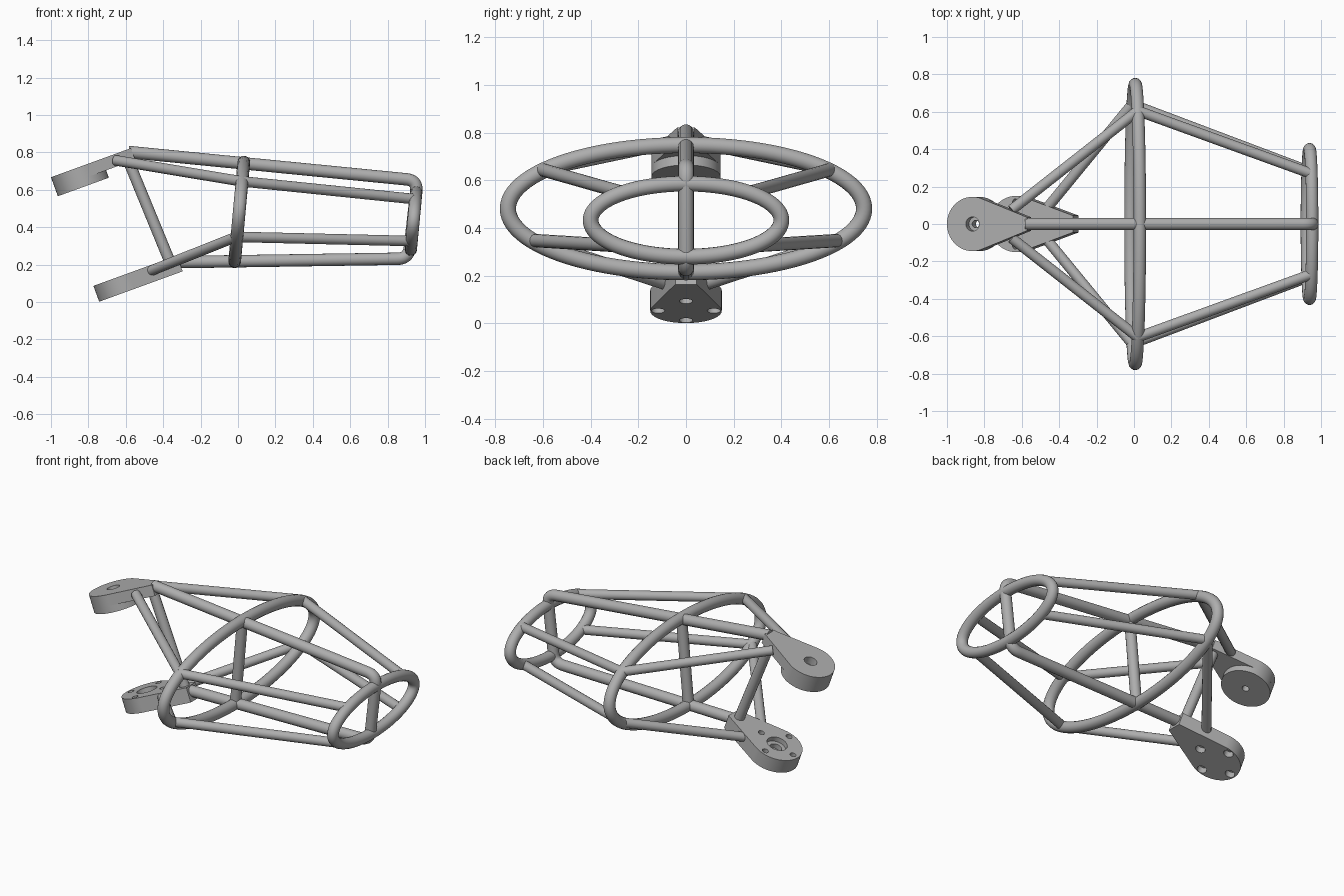
import bpy, bmesh
from math import sin, cos, pi, atan2, acos, hypot, radians
from mathutils import Vector, Matrix

if "Cube" in bpy.data.objects:
    bpy.data.objects.remove(bpy.data.objects["Cube"])

steel = bpy.data.materials.new("grey_steel")
steel.use_nodes = True
GREY = (0.42, 0.42, 0.42, 1)
steel.diffuse_color = GREY
steel.node_tree.nodes["Principled BSDF"].inputs["Base Color"].default_value = GREY


def evaluated_mesh(obj):
    deps = bpy.context.evaluated_depsgraph_get()
    return bpy.data.meshes.new_from_object(obj.evaluated_get(deps))


def finish(obj):
    """Give the part its colour and smooth its rounded faces."""
    obj.data.materials.clear()
    obj.data.materials.append(steel)
    bpy.ops.object.select_all(action='DESELECT')
    obj.select_set(True)
    bpy.context.view_layer.objects.active = obj
    bpy.ops.object.shade_smooth_by_angle(angle=radians(35))


def tube(name, points, radius, cyclic=False):
    """Round tube swept along a list of points."""
    curve = bpy.data.curves.new(name + "_path", 'CURVE')
    curve.dimensions = '3D'
    curve.bevel_depth = radius
    curve.bevel_resolution = 6
    curve.use_fill_caps = True
    spline = curve.splines.new('POLY')
    spline.points.add(len(points) - 1)
    for p, co in zip(spline.points, points):
        p.co = (*co, 1)
    spline.use_cyclic_u = cyclic
    path = bpy.data.objects.new(name + "_path", curve)
    bpy.context.collection.objects.link(path)
    obj = bpy.data.objects.new(name, evaluated_mesh(path))
    bpy.context.collection.objects.link(obj)
    bpy.data.objects.remove(path)
    finish(obj)
    return obj


def ring(name, top, bottom, half_width, radius):
    """Elliptical hoop between a top and a bottom point, widest along y."""
    top, bottom = Vector(top), Vector(bottom)
    mid, up = (top + bottom) / 2, (top - bottom) / 2
    side = Vector((0, half_width, 0))
    steps = [2 * pi * i / 96 for i in range(96)]
    tube(name, [mid + up * sin(t) + side * cos(t) for t in steps], radius, True)


def rounded(a, corner, b, r):
    """Points of a smooth bend that replaces a corner."""
    a, corner, b = Vector(a), Vector(corner), Vector(b)
    p = corner + (a - corner).normalized() * r
    q = corner + (b - corner).normalized() * r
    ts = [i / 10 for i in range(11)]
    return [p * (1 - t) ** 2 + corner * 2 * t * (1 - t) + q * t * t for t in ts]


def prism(name, outline, z_low, z_high, matrix):
    """Flat outline extruded between two heights in a bracket's own frame."""
    bm = bmesh.new()
    face = bm.faces.new([bm.verts.new((x, y, z_low)) for x, y in outline])
    out = bmesh.ops.extrude_face_region(bm, geom=[face])
    moved = [v for v in out["geom"] if isinstance(v, bmesh.types.BMVert)]
    bmesh.ops.translate(bm, verts=moved, vec=(0, 0, z_high - z_low))
    bmesh.ops.recalc_face_normals(bm, faces=bm.faces)
    mesh = bpy.data.meshes.new(name)
    bm.to_mesh(mesh)
    bm.free()
    obj = bpy.data.objects.new(name, mesh)
    bpy.context.collection.objects.link(obj)
    obj.matrix_world = matrix
    return obj


def circle(r, x=0, y=0, n=40):
    return [(x + r * cos(2 * pi * i / n), y + r * sin(2 * pi * i / n)) for i in range(n)]


def teardrop(r, length, tip):
    """Disc with straight tangents running to a narrow blunt tip."""
    a = atan2(tip, length) + acos(r / hypot(length, tip))
    arc = [a + (2 * pi - 2 * a) * i / 48 for i in range(49)]
    return [(length, tip)] + [(r * cos(t), r * sin(t)) for t in arc] + [(length, -tip)]


def drill(obj, holes, matrix):
    """Cut round holes, each given as radius, x, y, low and high."""
    for r, x, y, low, high in holes:
        cutter = prism("hole_cutter", circle(r, x, y), low, high, matrix)
        cutter.hide_render = True
        mod = obj.modifiers.new("hole", 'BOOLEAN')
        mod.operation = 'DIFFERENCE'
        mod.solver = 'EXACT'
        mod.object = cutter
        mesh = evaluated_mesh(obj)
        obj.modifiers.clear()
        obj.data = mesh
        bpy.data.objects.remove(cutter)
    finish(obj)


# Hoops
BIG_TOP, BIG_BOTTOM = (0.031, 0, 0.748), (-0.018, 0, 0.215)
ring("large_hoop", BIG_TOP, BIG_BOTTOM, 0.747, 0.034)
ring("small_hoop", (0.953, 0, 0.586), (0.924, 0, 0.28), 0.4, 0.033)

# Central spine bent round the wide end, and the upright braces
start, end = Vector((-0.585, 0, 0.802)), Vector((-0.33, 0, 0.213))
upper, lower = Vector((0.96, 0, 0.65)), Vector((0.912, 0, 0.232))
tube("spine_tube", [start] + rounded(start, upper, lower, 0.06)
     + rounded(upper, lower, end, 0.06) + [end], 0.033)
tube("middle_upright", [BIG_TOP, BIG_BOTTOM], 0.032)
tube("diagonal_brace", [(-0.59, 0, 0.765), (-0.36, 0, 0.205)], 0.03)

# Side tubes on both sides
for side, s in (("left", 1), ("right", -1)):
    top_joint, low_joint = (0.02, s * 0.605, 0.645), (-0.01, s * 0.64, 0.348)
    tube(f"upper_rear_tube_{side}", [(-0.655, s * 0.075, 0.757), top_joint], 0.028)
    tube(f"upper_side_tube_{side}", [top_joint, (0.945, s * 0.27, 0.55)], 0.028)
    tube(f"lower_rear_tube_{side}", [(-0.465, s * 0.085, 0.167), low_joint], 0.028)
    tube(f"lower_side_tube_{side}", [low_joint, (0.93, s * 0.285, 0.326)], 0.028)

# Tilted brackets, each framed at its disc centre on the top surface
tilt = Matrix.Rotation(radians(-20), 4, 'Y')
along = Vector((cos(radians(20)), 0, sin(radians(20))))

# Upper bracket: teardrop plate with a thicker round boss beneath
frame = Matrix.Translation(Vector((-1, 0, 0.667)) + along * 0.145) @ tilt
bore = [(0.038, 0, 0, -0.05, 0.05), (0.02, 0, 0, -0.2, 0.05)]
drill(prism("upper_bracket", teardrop(0.145, 0.31, 0.036), -0.066, 0, frame), bore, frame)
drill(prism("upper_bracket_boss", circle(0.145, n=64), -0.108, -0.066, frame), bore[1:], frame)

# Lower bracket: teardrop block with a central recess and four bolt holes
frame = Matrix.Translation(Vector((-0.773, 0, 0.086)) + along * 0.15) @ tilt
holes = [(0.06, 0, 0, -0.03, 0.05), (0.035, 0, 0, -0.06, 0.05)]
for k in range(4):
    x, y = 0.117 * cos(k * pi / 2), 0.117 * sin(k * pi / 2)
    holes += [(0.018, x, y, -0.2, 0.05), (0.028, x, y, -0.2, -0.05)]
drill(prism("lower_bracket", teardrop(0.15, 0.325, 0.045), -0.09, 0, frame), holes, frame)
